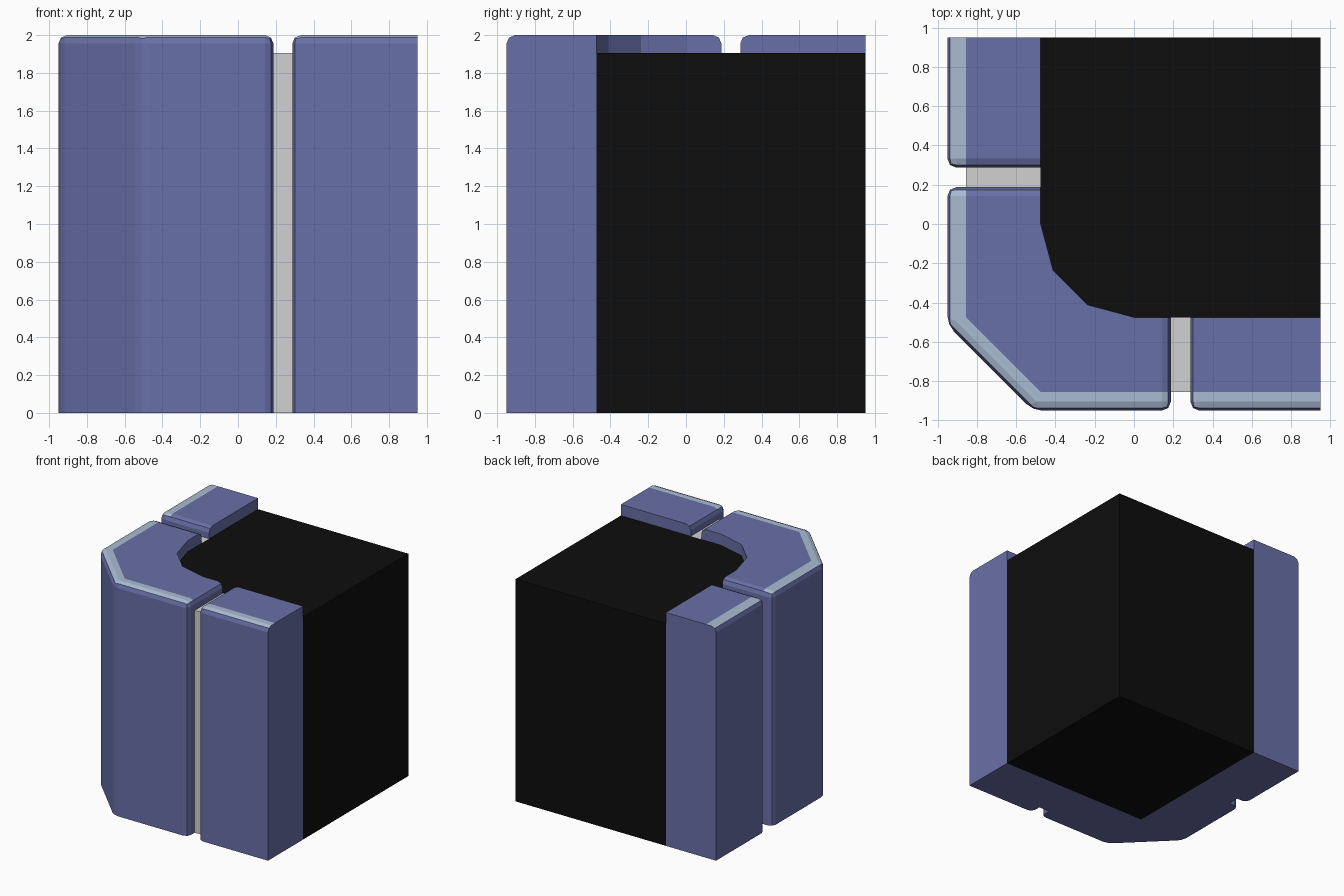
import bpy, bmesh, math
from mathutils import Vector

if "Cube" in bpy.data.objects:
    bpy.data.objects.remove(bpy.data.objects["Cube"])

OUT, INN = 0.95, 0.475        # outer face, inner face of the stones
STRIP = 0.855                 # inner border of the worn edge strip / grout face
TOP, CORE_TOP = 2.0, 1.905
G0, G1 = 0.1875, 0.2875       # joint between the stones
K = OUT - INN
CH = INN + (OUT - STRIP) * math.tan(math.radians(22.5))   # corner chamfer start


def mat(name, rgb):
    m = bpy.data.materials.new(name)
    m.diffuse_color = (*rgb, 1)
    m.use_nodes = True
    m.node_tree.nodes["Principled BSDF"].inputs["Base Color"].default_value = m.diffuse_color
    return m


blue = mat("blue_stone", (0.141, 0.162, 0.392))
pale = mat("pale_worn_edge", (0.40, 0.50, 0.65))
grey = mat("grey_grout", (0.64, 0.64, 0.64))
black = mat("black_core", (0.004, 0.004, 0.004))


def finish(bm, name, mats):
    bmesh.ops.recalc_face_normals(bm, faces=bm.faces)
    me = bpy.data.meshes.new(name)
    bm.to_mesh(me)
    bm.free()
    ob = bpy.data.objects.new(name, me)
    for m in mats:
        me.materials.append(m)
    bpy.context.collection.objects.link(ob)
    return ob


def prism(pts, z0, z1):
    bm = bmesh.new()
    lo = [bm.verts.new((x, y, z0)) for x, y in pts]
    hi = [bm.verts.new((x, y, z1)) for x, y in pts]
    bm.faces.new(lo[::-1])
    bm.faces.new(hi)
    n = len(pts)
    for i in range(n):
        j = (i + 1) % n
        bm.faces.new((lo[i], lo[j], hi[j], hi[i]))
    bmesh.ops.recalc_face_normals(bm, faces=bm.faces)
    return bm, lo, hi


def stone(name, pts, chain):
    """Upright stone; the first `chain` outline points carry the rounded edge."""
    bm, lo, hi = prism(pts, 0, TOP)
    edges = [bm.edges.get((hi[i], hi[i + 1])) for i in range(chain - 1)]
    edges += [bm.edges.get((lo[i], hi[i])) for i in range(1, chain - 1)]
    bmesh.ops.bevel(bm, geom=edges, offset=0.045, segments=2, profile=0.5,
                    affect='EDGES', clamp_overlap=True)
    # cut the border of the worn strip along the outer sides
    d = STRIP + INN
    for co, no in (((-STRIP, 0, 0), (1, 0, 0)), ((0, -STRIP, 0), (0, 1, 0)),
                   ((-d / 2, -d / 2, 0), (1, 1, 0))):
        bmesh.ops.bisect_plane(bm, geom=bm.verts[:] + bm.edges[:] + bm.faces[:],
                               plane_co=co, plane_no=Vector(no).normalized())
    bmesh.ops.recalc_face_normals(bm, faces=bm.faces)
    for f in bm.faces:
        c = f.calc_center_median()
        outside = max(-STRIP - c.x, -STRIP - c.y, -d - c.x - c.y) > 0.001
        f.material_index = 1 if outside and f.normal.z > 0.5 else 0
    return finish(bm, name, (blue, pale))


# Corner stone with chamfered outer corner
stone("corner_stone", [(-INN, G0), (-OUT, G0), (-OUT, -CH), (-CH, -OUT),
                       (G0, -OUT), (G0, -INN), (-INN, -INN)], 6)

# Two end stones, mirrored over the diagonal
end = [(G1, -INN), (G1, -OUT), (OUT, -OUT), (OUT, -INN)]
stone("front_stone", end, 3)
stone("side_stone", [(y, x) for x, y in end], 3)

# Rounded inner corner on top of the core
arc = [(-INN * math.cos(a), -INN * math.sin(a))
       for a in (math.radians(30 * i) for i in range(4))]
bm, _, _ = prism([(-INN, -INN)] + arc[::-1], CORE_TOP, TOP)
finish(bm, "inner_corner_fillet", (blue,))

# Recessed grout in the joints, stone coloured underneath
joint = [(G0, -INN), (G0, -STRIP), (G1, -STRIP), (G1, -INN)]
for name, pts in (("front_grout", joint), ("side_grout", [(y, x) for x, y in joint])):
    bm, _, _ = prism(pts, 0, CORE_TOP)
    for f in bm.faces:
        f.material_index = 1 if f.normal.z < -0.5 else 0
    finish(bm, name, (grey, blue))

# Solid dark core
bm, _, _ = prism([(-INN, -INN), (OUT, -INN), (OUT, OUT), (-INN, OUT)], 0, CORE_TOP)
finish(bm, "core", (black,))
